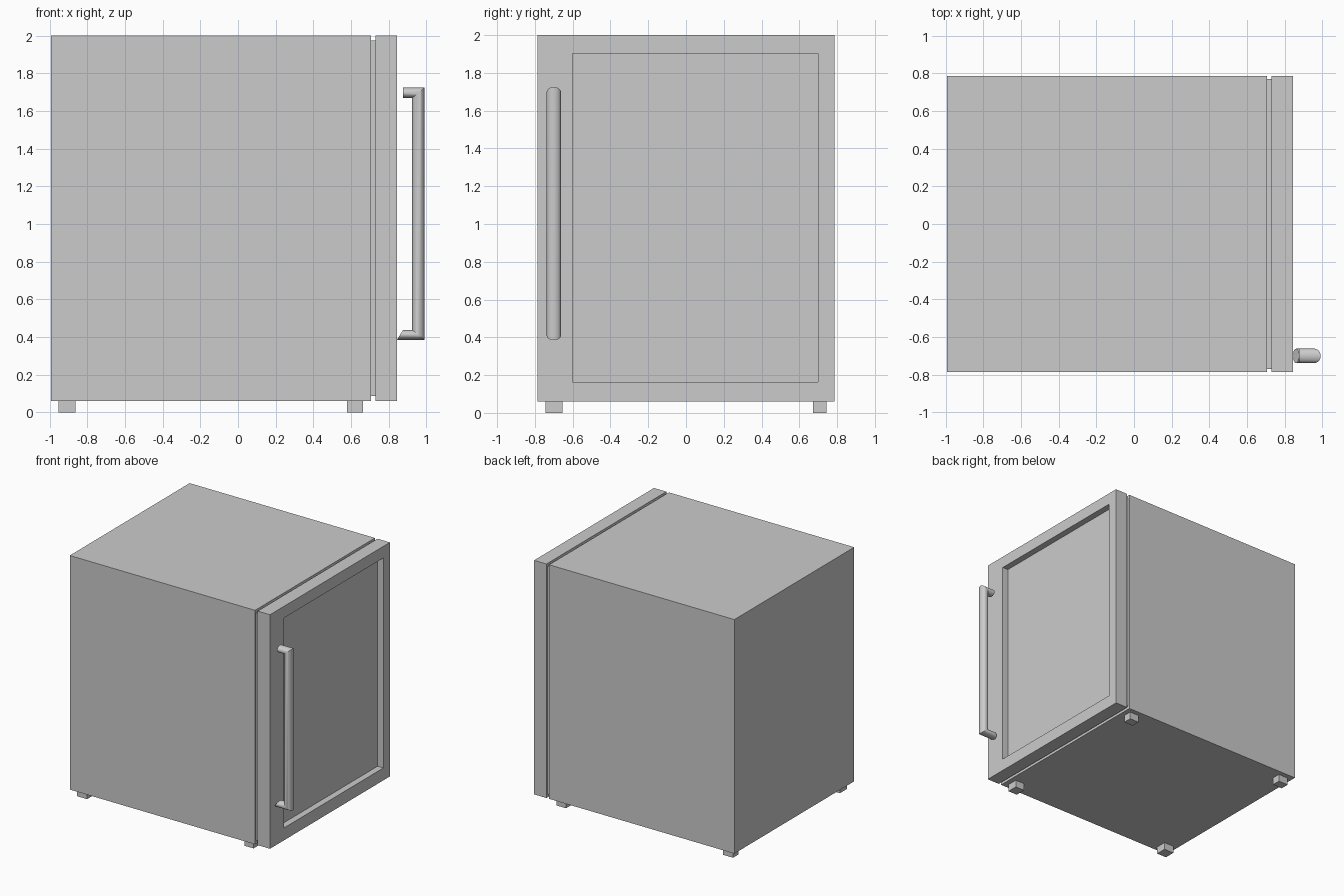
import bpy, bmesh, math

if "Cube" in bpy.data.objects:
    bpy.data.objects.remove(bpy.data.objects["Cube"])


def finish(name, bm):
    bmesh.ops.recalc_face_normals(bm, faces=bm.faces)
    mesh = bpy.data.meshes.new(name)
    bm.to_mesh(mesh)
    bm.free()
    obj = bpy.data.objects.new(name, mesh)
    bpy.context.collection.objects.link(obj)
    return obj


def box_bm(x, y, z):
    bm = bmesh.new()
    bmesh.ops.create_cube(bm, size=1)
    for v in bm.verts:
        v.co = [r[0] if c < 0 else r[1] for c, r in zip(v.co, (x, y, z))]
    return bm


def box(name, x, y, z):
    return finish(name, box_bm(x, y, z))


# Cabinet and the narrow gasket between it and the door
W = (-0.785, 0.785)
H = (0.06, 2.0)
box("cabinet", (-0.993, 0.706), W, H)
box("door_gasket", (0.706, 0.73), (-0.77, 0.77), (0.088, 1.975))

# Door with an off-centre recessed panel on its outer face
bm = box_bm((0.73, 0.843), W, H)
bm.normal_update()
face = max(bm.faces, key=lambda f: f.calc_center_median().x)
bmesh.ops.inset_individual(bm, faces=[face], thickness=0.1)
for v in face.verts:
    v.co = (0.843, -0.602 if v.co.y < 0 else 0.7, 0.163 if v.co.z < 1 else 1.903)
panel = bmesh.ops.extrude_discrete_faces(bm, faces=[face])["faces"][0]
for v in panel.verts:
    v.co.x -= 0.053
finish("door", bm)

# Handle: oval section swept round two mitred corners, lower end cut at a slant
bm = bmesh.new()
rings = [[] for _ in range(4)]
N = 24
for i in range(N):
    a = 2 * math.pi * i / N
    y = -0.7 + 0.038 * math.cos(a)
    s = math.sin(a)
    top, bar, low = 1.697 + 0.028 * s, 0.958 + 0.033 * s, 0.411 - 0.026 * s
    path = [(0.875, top), (bar, top), (bar, low), (0.86 - 0.016 * s, low)]
    for ring, (x, z) in zip(rings, path):
        ring.append(bm.verts.new((x, y, z)))
for r0, r1 in zip(rings, rings[1:]):
    for i in range(N):
        j = (i + 1) % N
        bm.faces.new((r0[i], r0[j], r1[j], r1[i]))
bm.faces.new(rings[0])
bm.faces.new(rings[-1])
handle = finish("door_handle", bm)
bpy.context.view_layer.objects.active = handle
handle.select_set(True)
bpy.ops.object.shade_smooth_by_angle(angle=math.radians(30))

# Four feet
for side, y in (("left", (-0.745, -0.655)), ("right", (0.672, 0.745))):
    for end, x in (("rear", (-0.953, -0.863)), ("front", (0.579, 0.664))):
        box(f"foot_{end}_{side}", x, y, (0, 0.06))
